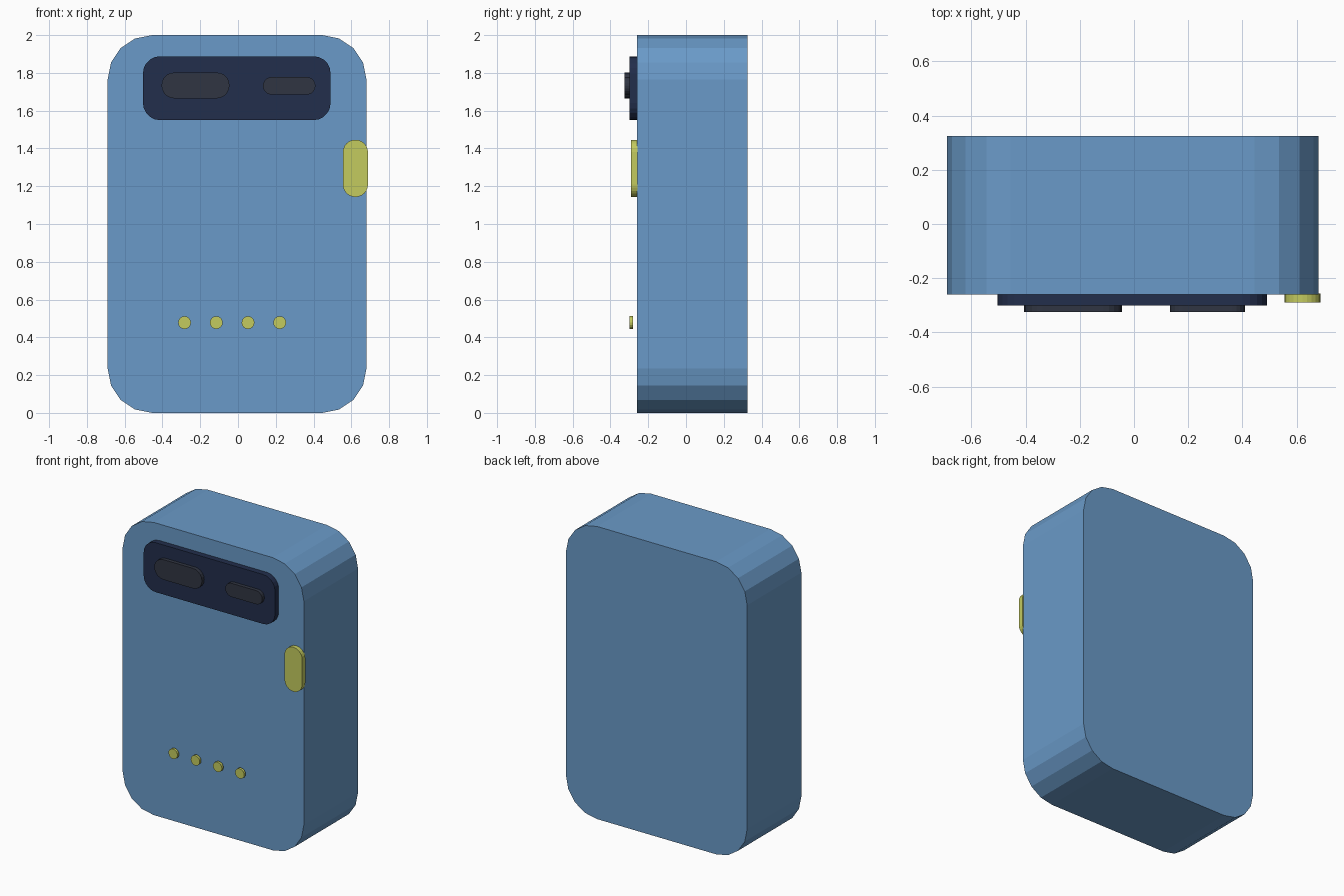
import bpy
import bmesh
from math import cos, sin, pi

cube = bpy.data.objects.get("Cube")
if cube:
    bpy.data.objects.remove(cube, do_unlink=True)


def material(name, rgb):
    """Flat material from 0-255 sRGB values, stored as linear."""
    linear = [((c / 255 + 0.055) / 1.055) ** 2.4 for c in rgb] + [1.0]
    mat = bpy.data.materials.new(name)
    mat.use_nodes = True
    mat.diffuse_color = linear
    bsdf = mat.node_tree.nodes["Principled BSDF"]
    bsdf.inputs["Base Color"].default_value = linear
    bsdf.inputs["Roughness"].default_value = 0.8
    return mat


blue = material("casing blue", (106, 154, 200))
navy = material("panel navy", (34, 46, 76))
charcoal = material("lens charcoal", (48, 53, 66))
yellow = material("accent yellow", (196, 203, 95))


def rounded_slab(name, x, z, y, radius, segments, mat):
    """Rounded rectangle spanning x and z, extruded from y[0] back to y[1]."""
    corners = [(x[1] - radius, z[1] - radius), (x[0] + radius, z[1] - radius),
               (x[0] + radius, z[0] + radius), (x[1] - radius, z[0] + radius)]
    bm = bmesh.new()
    ring = []
    for quarter, (cx, cz) in enumerate(corners):
        for i in range(segments + 1):
            a = (quarter + i / segments) * pi / 2
            ring.append(bm.verts.new((cx + radius * cos(a), y[0], cz + radius * sin(a))))
    bmesh.ops.remove_doubles(bm, verts=ring, dist=0.0005)
    front = bm.faces.new([v for v in ring if v.is_valid])
    back = bmesh.ops.extrude_face_region(bm, geom=[front])["geom"]
    for v in back:
        if isinstance(v, bmesh.types.BMVert):
            v.co.y = y[1]
    # Extrusion may consume the starting face, so close any open end
    rim = [e for e in bm.edges if e.is_boundary]
    if rim:
        bmesh.ops.holes_fill(bm, edges=rim, sides=0)
    bmesh.ops.recalc_face_normals(bm, faces=bm.faces)
    mesh = bpy.data.meshes.new(name)
    bm.to_mesh(mesh)
    bm.free()
    mesh.materials.append(mat)
    obj = bpy.data.objects.new(name, mesh)
    bpy.context.collection.objects.link(obj)
    return obj


# Casing
rounded_slab("casing", (-0.69, 0.68), (0, 2), (-0.26, 0.325), 0.235, 4, blue)

# Dark panel with two raised lenses
rounded_slab("front_panel", (-0.503, 0.49), (1.55, 1.888), (-0.3, -0.26), 0.09, 5, navy)
rounded_slab("large_lens", (-0.405, -0.045), (1.665, 1.802), (-0.325, -0.3), 0.068, 5, charcoal)
rounded_slab("small_lens", (0.132, 0.41), (1.685, 1.778), (-0.325, -0.3), 0.046, 5, charcoal)

# Side button overlapping the casing edge
rounded_slab("side_button", (0.555, 0.688), (1.143, 1.446), (-0.29, -0.256), 0.066, 6, yellow)

# Row of small round contacts standing just off the casing
r = 0.034
for i in range(4):
    cx = -0.283 + i * 0.168
    rounded_slab(f"contact_{i + 1}", (cx - r, cx + r), (0.478 - r, 0.478 + r),
                 (-0.298, -0.281), r, 4, yellow)
